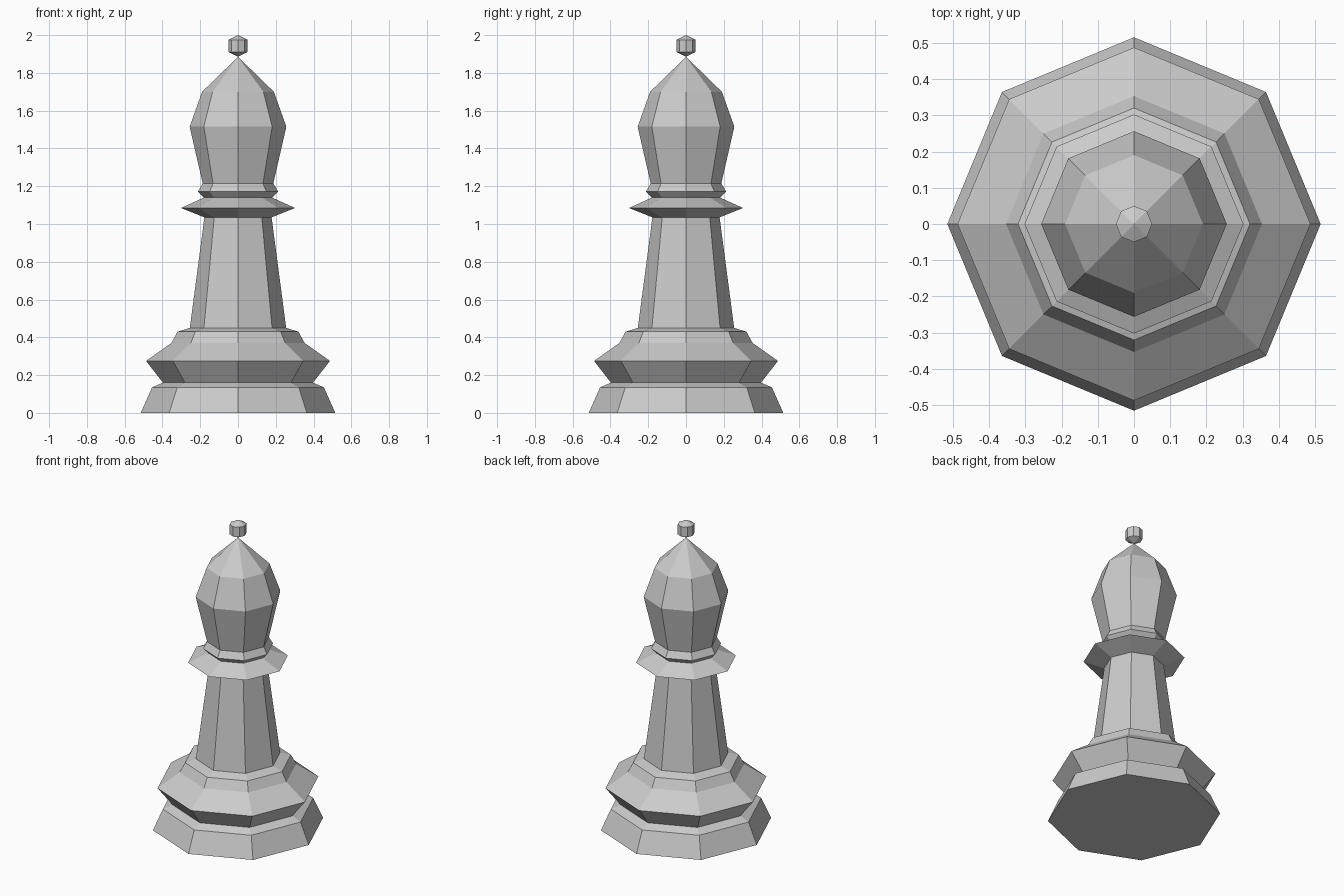
import bpy, bmesh
from math import cos, sin, pi

if "Cube" in bpy.data.objects:
    bpy.data.objects.remove(bpy.data.objects["Cube"])

SIDES = 8


def lathe(name, profile):
    """Revolve (radius, height) points into a closed eight-sided part."""
    bm = bmesh.new()
    rings = []
    for r, z in profile:
        if r == 0:
            rings.append([bm.verts.new((0, 0, z))] * SIDES)
        else:
            rings.append([bm.verts.new((r * cos(2 * pi * i / SIDES), r * sin(2 * pi * i / SIDES), z))
                          for i in range(SIDES)])
    for a, b in zip(rings, rings[1:]):
        for i in range(SIDES):
            j = (i + 1) % SIDES
            bm.faces.new(dict.fromkeys((a[i], a[j], b[j], b[i])))
    # Cap open ends
    for ring in (rings[0], rings[-1]):
        if ring[0] is not ring[1]:
            bm.faces.new(ring)
    bmesh.ops.recalc_face_normals(bm, faces=bm.faces[:])
    mesh = bpy.data.meshes.new(name)
    bm.to_mesh(mesh)
    bm.free()
    obj = bpy.data.objects.new(name, mesh)
    bpy.context.collection.objects.link(obj)
    return obj


# Body: stepped foot, tapered stem, collar and pointed head in one turned profile
lathe("body", [
    (0.515, 0), (0.455, 0.135), (0.397, 0.16),                  # foot
    (0.487, 0.275), (0.353, 0.37), (0.32, 0.43), (0.255, 0.45),  # base moulding
    (0.178, 1.035),                                             # stem
    (0.302, 1.085), (0.18, 1.14), (0.212, 1.172), (0.187, 1.215),  # collar
    (0.256, 1.515), (0.19, 1.70), (0, 1.885),                   # head
])

# Finial: small bead balanced on the tip
lathe("finial", [(0, 1.885), (0.05, 1.91), (0.05, 1.975), (0, 2.0)])
